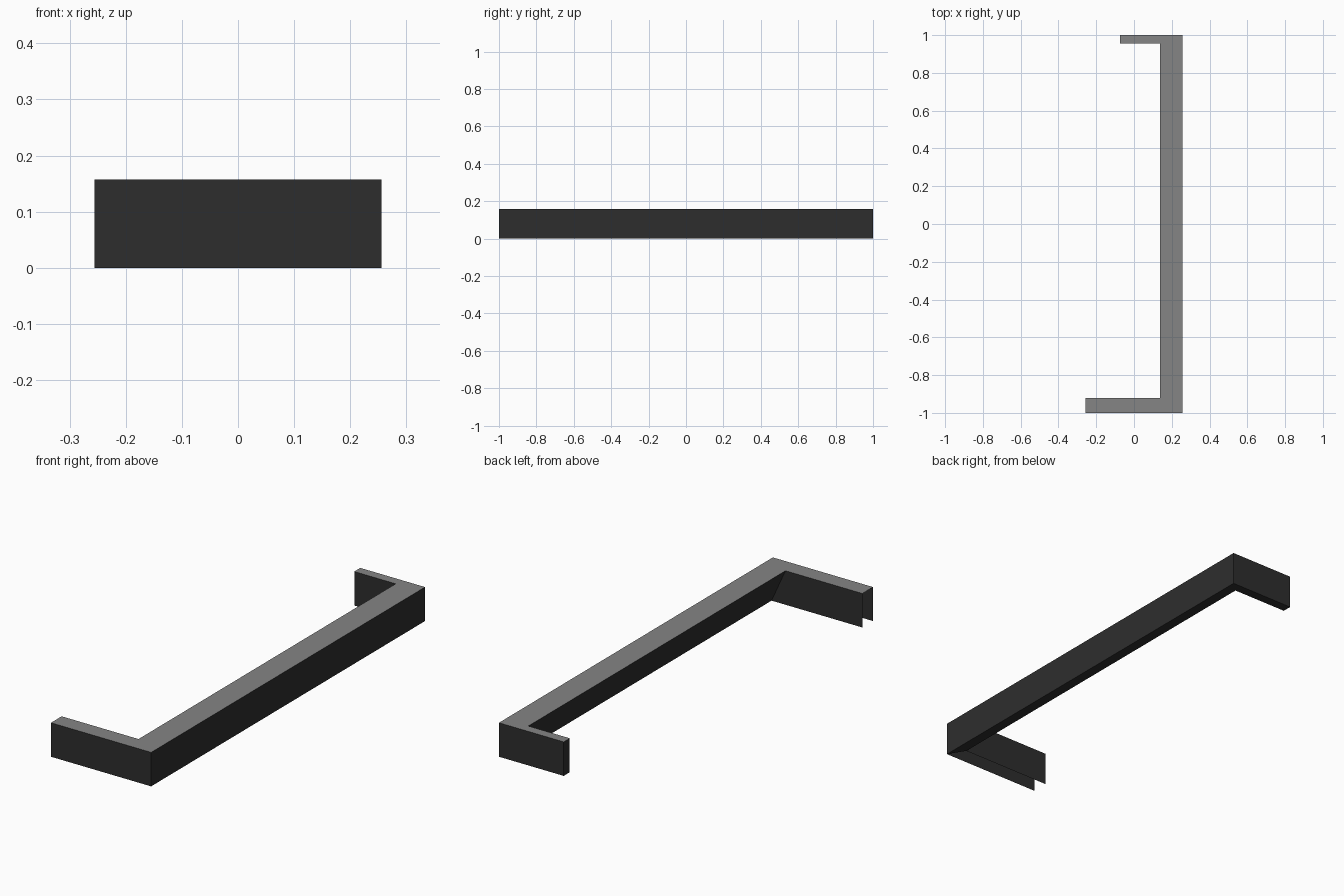
import bpy, bmesh

if "Cube" in bpy.data.objects:
    bpy.data.objects.remove(bpy.data.objects["Cube"])

HEIGHT = 0.157


def material(name, value):
    m = bpy.data.materials.new(name)
    m.diffuse_color = (value, value, value, 1)
    m.use_nodes = True
    m.node_tree.nodes["Principled BSDF"].inputs["Base Color"].default_value = m.diffuse_color
    return m


# Plan outline: outer edge and inner edge, from long return to short return
outer = [(-0.256, -1.0), (0.256, -1.0), (0.256, 1.0), (-0.075, 1.0)]
inner_top = [(-0.256, -0.922), (0.137, -0.922), (0.137, 0.956), (-0.075, 0.956)]
# The inner face of the rail slopes outward towards the bottom
inner_bottom = [(-0.256, -0.922), (0.208, -0.922), (0.208, 0.956), (-0.075, 0.956)]

bm = bmesh.new()


def ring(points, z):
    return [bm.verts.new((x, y, z)) for x, y in points]


ot, it = ring(outer, HEIGHT), ring(inner_top, HEIGHT)
ob, ib = ring(outer, 0), ring(inner_bottom, 0)

# Mitred top, side walls and underside; the long return is open below
for i in range(3):
    top = bm.faces.new((ot[i], ot[i + 1], it[i + 1], it[i]))
    top.material_index = 1
    bm.faces.new((ob[i], ob[i + 1], ot[i + 1], ot[i]))
    bm.faces.new((it[i], it[i + 1], ib[i + 1], ib[i]))
    if i > 0:
        bm.faces.new((ib[i], ib[i + 1], ob[i + 1], ob[i]))

# End cap of the short return; the long return has an open end
bm.faces.new((ob[3], ib[3], it[3], ot[3]))
bmesh.ops.recalc_face_normals(bm, faces=bm.faces)
if next(f for f in bm.faces if f.material_index == 1).normal.z < 0:
    bmesh.ops.reverse_faces(bm, faces=bm.faces)

mesh = bpy.data.meshes.new("parapet_rail")
bm.to_mesh(mesh)
bm.free()
mesh.materials.append(material("dark grey sides", 0.027))
mesh.materials.append(material("mid grey top", 0.235))
rail = bpy.data.objects.new("parapet_rail", mesh)
bpy.context.collection.objects.link(rail)
